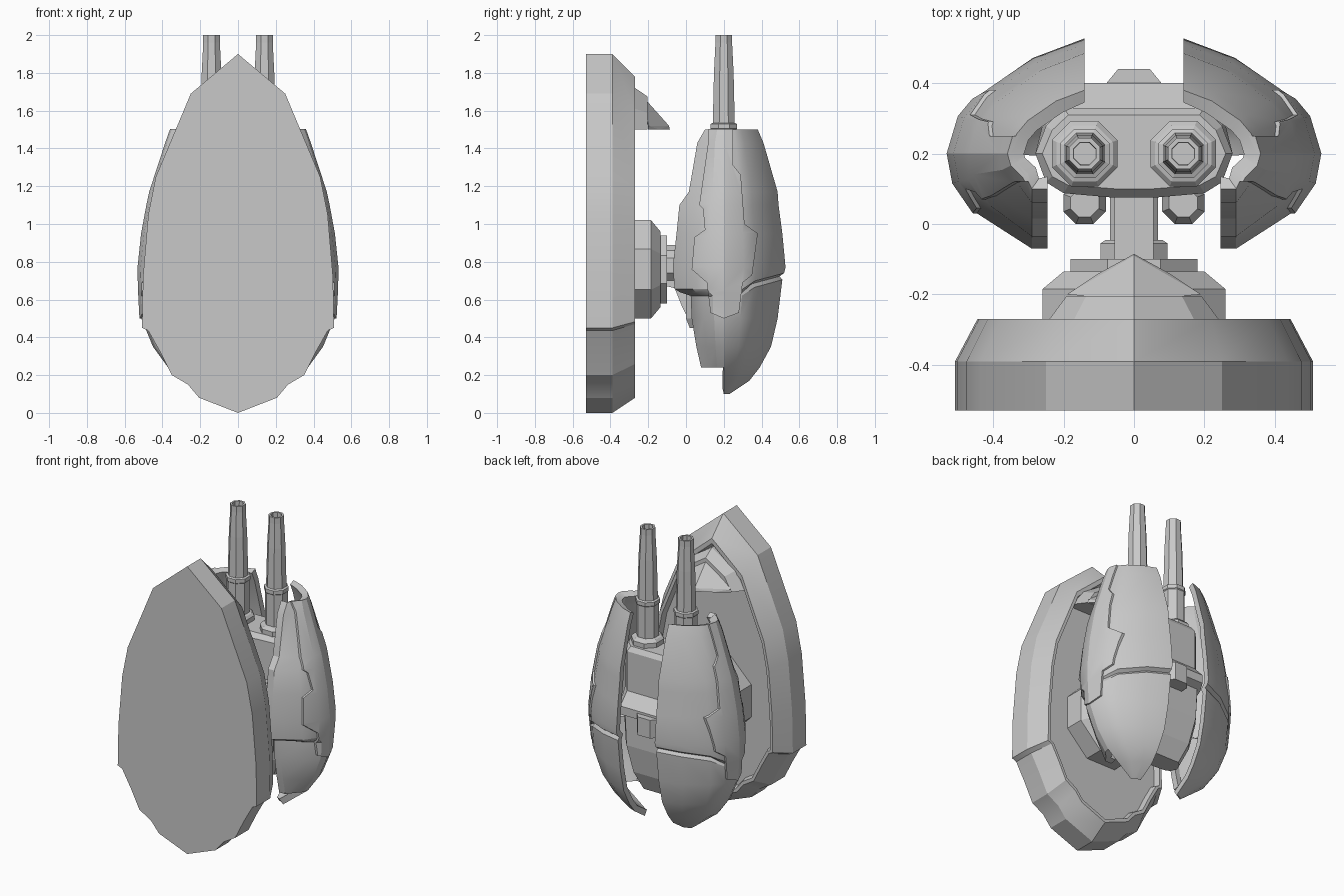
import bpy, bmesh, math
from mathutils import Vector

old = bpy.data.objects.get("Cube")
if old:
    bpy.data.objects.remove(old, do_unlink=True)

grey = bpy.data.materials.new("plain_grey")
grey.use_nodes = True
GREY = (0.58, 0.58, 0.58, 1)
grey.diffuse_color = GREY
grey.node_tree.nodes["Principled BSDF"].inputs["Base Color"].default_value = GREY


def finish(name, bm, recalc=True):
    if recalc:
        bmesh.ops.recalc_face_normals(bm, faces=bm.faces)
    mesh = bpy.data.meshes.new(name)
    bm.to_mesh(mesh)
    bm.free()
    mesh.materials.append(grey)
    ob = bpy.data.objects.new(name, mesh)
    bpy.context.scene.collection.objects.link(ob)
    return ob


def modify(ob, kind, **settings):
    mod = ob.modifiers.new(kind.lower(), kind)
    for key, value in settings.items():
        setattr(mod, key, value)
    bpy.context.view_layer.objects.active = ob
    bpy.ops.object.modifier_apply(modifier=mod.name)


def smooth(ob, degrees=25):
    bpy.ops.object.select_all(action='DESELECT')
    ob.select_set(True)
    bpy.context.view_layer.objects.active = ob
    bpy.ops.object.shade_smooth_by_angle(angle=math.radians(degrees))


def loft(name, rings):
    """Skin closed rings of equal length and cap both ends."""
    bm = bmesh.new()
    loops = [[bm.verts.new(p) for p in ring] for ring in rings]
    n = len(loops[0])
    for a, b in zip(loops, loops[1:]):
        for i in range(n):
            k = (i + 1) % n
            bm.faces.new((a[i], a[k], b[k], b[i]))
    bm.faces.new(loops[0])
    bm.faces.new(loops[-1])
    return finish(name, bm)


def hull(name, points):
    bm = bmesh.new()
    for p in points:
        bm.verts.new(p)
    bmesh.ops.convex_hull(bm, input=bm.verts)
    return finish(name, bm)


def turned(name, profile, centre, axis='Z'):
    """Eight-sided turned part; profile holds (flat radius, position)."""
    rings = []
    for r, h in profile:
        r = r / math.cos(math.pi / 8)
        ring = []
        for i in range(8):
            a = (i + 0.5) * math.pi / 4
            u, v = r * math.cos(a), r * math.sin(a)
            offset = Vector((u, v, h)) if axis == 'Z' else Vector((u, h, v))
            ring.append(Vector(centre) + offset)
        rings.append(ring)
    return loft(name, rings)


def both_sides(points):
    return points + [(-x, z) for x, z in reversed(points) if x > 0]


# Front shield: thick plate with bevelled rim and shallow recess behind
half = [(0, 1.9), (.25, 1.69), (.435, 1.25), (.475, 1.05), (.503, .72), (.508, .45),
        (.476, .436), (.413, .325), (.35, .2), (.265, .15), (.206, .08)]
outline = both_sides(half)
outline.insert(len(half), (0, 0))
MID = .76
shield = loft("shield", [[(x * sx, y, MID + (z - MID) * sz) for x, z in outline]
                         for y, sx, sz in ((-.53, 1, 1), (-.39, 1, 1), (-.27, .875, .895),
                                           (-.27, .84, .865), (-.31, .82, .85))])
smooth(shield, 27)

# Hood and beak under the top of the rim
hood = both_sides([(0, 1.72), (.17, 1.61), (.24, 1.5)])
loft("shield_hood", [[(x * s, y, 1.5 + (z - 1.5) * s) for x, z in hood]
                     for y, s in ((-.31, 1), (-.27, 1), (-.205, .8))])
hull("hood_beak", [(0, -.215, 1.66), (0, -.085, 1.5), (0, -.09, 1.52)] +
     [(s * x, y, z) for s in (-1, 1)
      for x, y, z in ((.19, -.2, 1.5), (.19, -.2, 1.52), (.1, -.14, 1.5))])

# Hub on the back of the shield, and the neck and its brace to the core
turned("shield_hub", [(.26, -.32), (.26, -.185), (.2, -.135), (.18, -.135), (.18, -.1)],
       (0, 0, .76), 'Y')
turned("neck_flange", [(.095, -.12), (.095, -.055), (.08, -.045)], (0, 0, .78), 'Y')
turned("neck", [(.068, -.1), (.068, .12)], (0, 0, .78), 'Y')
brace = [(-.1, .89), (.12, .89), (.12, .45), (.02, .48), (-.02, .56), (-.06, .66), (-.1, .67)]
loft("neck_brace", [[(x, y, z) for y, z in brace] for x in (-.055, .055)])

# Central core: faceted column with a sloping ledge across the back
core_half = [(.2, 1), (.25, .6), (.28, 0), (.25, -.65), (.2, -.9), (.06, -1)]
rings = []
for z, s, back, front in ((1.24, .93, .31, .1), (1.21, 1, .33, .075), (.95, 1, .33, .075),
                          (.875, 1, .4, .075), (.82, 1, .4, .075), (.8, 1, .35, .075),
                          (.6, .95, .35, .075), (.42, .8, .32, .1), (.3, .6, .27, .14)):
    pts = [(x * s, .2 + v * ((back - .2) if v > 0 else (.2 - front))) for x, v in core_half]
    rings.append([(x, y, z) for x, y in pts] + [(-x, y, z) for x, y in reversed(pts)])
loft("core", rings)
loft("core_back_block", [[(-.078, .33, z), (-.078, .4, z), (-.045, .44, z),
                          (.045, .44, z), (.078, .4, z), (.078, .33, z)]
                         for z in (.74, .86)])

# Twin guns with collars, and the cylinders below them
gun = [(.093, 1.2), (.093, 1.27), (.08, 1.285), (.065, 1.29), (.065, 1.5),
       (.07, 1.505), (.07, 1.53), (.058, 1.535), (.052, 1.8), (.044, 1.96), (.044, 2),
       (.032, 2), (.03, 1.85)]
for side, s in (("left", 1), ("right", -1)):
    turned(side + "_gun", gun, (s * .14, .2, 0))
    turned(side + "_cylinder", [(.04, .45), (.06, .5), (.06, .9), (.04, .96)],
           (s * .14, .06, 0))

# Side shell: an open curved grid, (z, outer x, rear y, front y) per row
ROWS = [(1.5, .35, .38, .1), (1.43, .375, .41, .06), (1.17, .46, .485, .015),
        (1.1, .475, .49, -.035), (.95, .503, .51, -.05), (.77, .522, .527, -.07),
        (.655, .52, .519, -.06), (.638, .519, .515, -.03), (.62, .518, .51, .025),
        (.5, .512, .485, .03), (.35, .45, .45, .055), (.24, .37, .39, .08),
        (.17, .28, .335, .1), (.1, .19, .23, .15)]
COLS = [(0, 1), (.385, .83), (.77, .52), (.92, .31), (1, 0), (.96, -.3), (.8, -.63),
        (.39, -1), (.25, -1)]
FULL = 11          # rows below this one keep only the rear half


def shell_grid(name, count):
    bm = bmesh.new()
    grid = []
    for i, (z, out, rear, front) in enumerate(ROWS[:count]):
        row = []
        for j, (u, v) in enumerate(COLS if i <= FULL else COLS[:5]):
            x = .14 + (out - .14) * u
            y = .2 + v * ((rear - .2) if v > 0 else (.2 - front))
            if j > 6:
                x = .29 if j == 7 else .245
            lift = 0
            if i in (6, 7, 8) and j <= 2:      # slanted groove across the rear
                lift = .085 * v
                if i == 7:
                    x, y = x - .012 * u, y - .02
            row.append(bm.verts.new((x, y, z + lift)))
        grid.append(row)
    for a, b in zip(grid, grid[1:]):
        for j in range(min(len(a), len(b)) - 1):
            bm.faces.new((a[j], a[j + 1], b[j + 1], b[j]))
    return finish(name, bm, recalc=False)


def mirror(ob):
    modify(ob, 'MIRROR', use_mirror_merge=False)
    smooth(ob)


shell = shell_grid("side_shells", len(ROWS))
modify(shell, 'SOLIDIFY', thickness=.04, offset=-1)
for vert in shell.data.vertices:       # square off the rear edge
    vert.co.x = max(vert.co.x, .14)
mirror(shell)

# Stepped raised panel down the outside of each shell
panel = shell_grid("side_panels", FULL)
modify(panel, 'SOLIDIFY', thickness=.02, offset=0)
steps = [(.25, 1.55), (.25, 1.31), (.29, 1.26), (.31, 1.0), (.38, .95), (.35, .73),
         (.3, .69), (.28, .53), (.2, .5), (.13, .53), (.11, .69), (.03, .76),
         (.045, .93), (.1, .97), (.09, 1.08), (.07, 1.1), (.12, 1.45), (.12, 1.55)]
cutter = loft("panel_cutter", [[(x, y, z) for y, z in steps] for x in (.2, .7)])
cutter.hide_render = True
modify(panel, 'BOOLEAN', object=cutter, operation='INTERSECT', solver='EXACT')
bpy.data.objects.remove(cutter, do_unlink=True)
mirror(panel)
